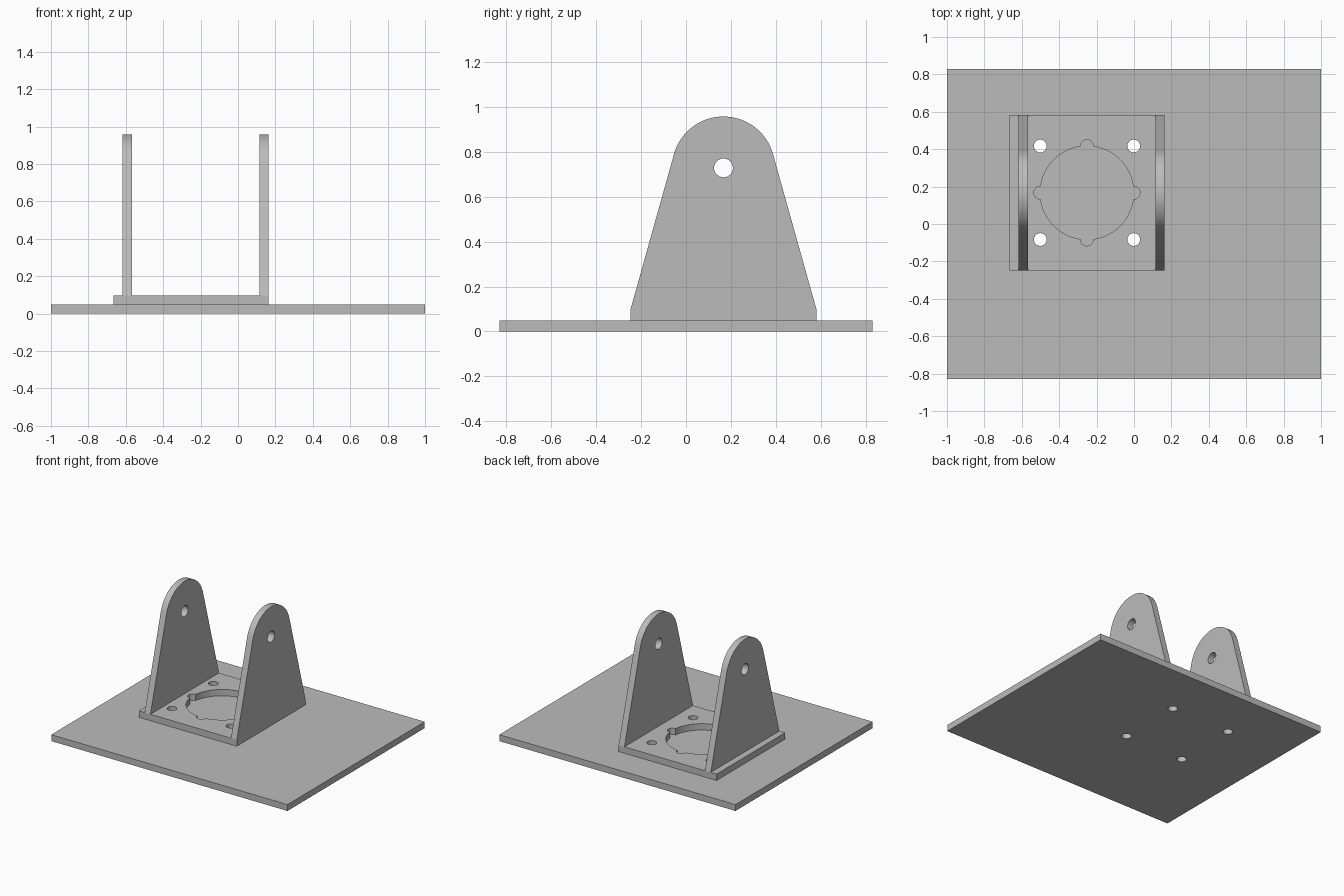
import bpy, bmesh, math
from mathutils import Vector

cube = bpy.data.objects.get("Cube")
if cube:
    bpy.data.objects.remove(cube, do_unlink=True)

# Single grey material
grey = bpy.data.materials.new("plain grey")
grey.use_nodes = True
colour = (0.5, 0.5, 0.5, 1)
grey.diffuse_color = colour
grey.node_tree.nodes["Principled BSDF"].inputs["Base Color"].default_value = colour

T = 0.049                 # sheet thickness
CX, CY = -0.2515, 0.167   # bracket centre
HALF = 0.4145             # half width of bracket foot
PIVOT_Z = 0.729           # height of the pivot hole
EAR_R = 0.229             # radius of the ear's rounded top


def prism(name, outline, direction):
    """Solid made by extruding a closed outline along a direction."""
    bm = bmesh.new()
    face = bm.faces.new([bm.verts.new(p) for p in outline])
    top = bmesh.ops.extrude_face_region(bm, geom=[face])["geom"]
    bmesh.ops.translate(bm, vec=Vector(direction),
                        verts=[g for g in top if isinstance(g, bmesh.types.BMVert)])
    bmesh.ops.recalc_face_normals(bm, faces=bm.faces)
    mesh = bpy.data.meshes.new(name)
    bm.to_mesh(mesh)
    bm.free()
    mesh.materials.append(grey)
    obj = bpy.data.objects.new(name, mesh)
    bpy.context.collection.objects.link(obj)
    return obj


def slab(name, x, y, hx, hy, z):
    corners = [(x - hx, y - hy, z), (x + hx, y - hy, z), (x + hx, y + hy, z), (x - hx, y + hy, z)]
    return prism(name, corners, (0, 0, T))


def arc(radius, start, end, steps):
    for i in range(steps + 1):
        a = start + (end - start) * i / steps
        yield radius * math.cos(a), radius * math.sin(a)


def circle(radius, steps):
    return list(arc(radius, 0, math.tau, steps))[:-1]


def drill(x, y, radius, z, depth, steps=32):
    return prism("drill", [(x + u, y + v, z) for u, v in circle(radius, steps)], (0, 0, depth))


def combine(target, tool, operation):
    mod = target.modifiers.new(operation.lower(), 'BOOLEAN')
    mod.operation, mod.solver, mod.object = operation, 'EXACT', tool
    bpy.context.view_layer.objects.active = target
    bpy.ops.object.modifier_apply(modifier=mod.name)
    bpy.data.objects.remove(tool, do_unlink=True)


base = slab("base_plate", 0, 0, 1, 0.83, 0)
bracket = slab("bracket", CX, CY, HALF, HALF, T)

# Ears: straight flanks tangent to a rounded top
foot = Vector((HALF, 2 * T - PIVOT_Z))
tangent = math.atan2(foot.y, foot.x) + math.acos(EAR_R / foot.length)
profile = [(-foot.x, foot.y), tuple(foot)] + list(arc(EAR_R, tangent, math.pi - tangent, 40))
for x in (CX - HALF + T, CX + HALF - T):
    ear = prism("ear", [(x, CY + u, PIVOT_Z + v) for u, v in profile], (T, 0, 0))
    combine(bracket, ear, 'UNION')

# Pivot hole through both ears
pivot = prism("pivot", [(-0.9, CY + u, PIVOT_Z + v) for u, v in circle(0.042, 32)], (1.5, 0, 0))
combine(bracket, pivot, 'DIFFERENCE')

# Large opening with four notches, bracket only
combine(bracket, drill(CX, CY, 0.25, T - 0.02, 0.1, 96), 'DIFFERENCE')
for dx, dy in ((1, 0), (0, 1), (-1, 0), (0, -1)):
    combine(bracket, drill(CX + 0.25 * dx, CY + 0.25 * dy, 0.034, T - 0.02, 0.1), 'DIFFERENCE')

# Screw holes through bracket and base
for dx in (-0.25, 0.25):
    for dy in (-0.25, 0.25):
        for plate in (base, bracket):
            combine(plate, drill(CX + dx, CY + dy, 0.034, -0.1, 0.3), 'DIFFERENCE')

# Smooth curved walls, keep edges sharp
for obj in (base, bracket):
    bpy.ops.object.select_all(action='DESELECT')
    obj.select_set(True)
    bpy.context.view_layer.objects.active = obj
    bpy.ops.object.shade_smooth_by_angle(angle=math.radians(30))
